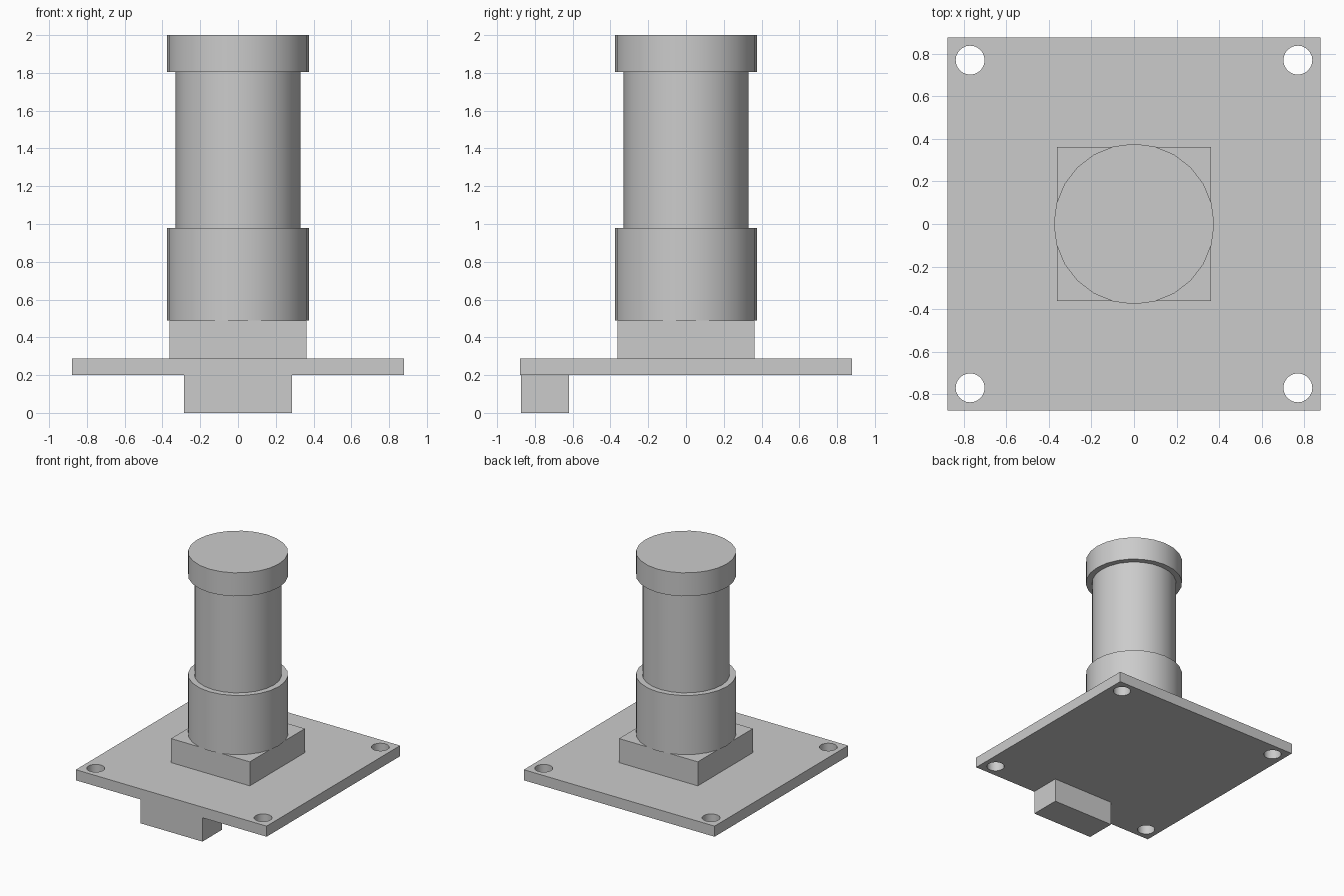
import bpy
from math import radians

cube = bpy.data.objects.get("Cube")
if cube:
    bpy.data.objects.remove(cube, do_unlink=True)

GREY = (0.6, 0.6, 0.6, 1)
grey = bpy.data.materials.new("plain grey")
grey.use_nodes = True
grey.diffuse_color = GREY
grey.node_tree.nodes["Principled BSDF"].inputs["Base Color"].default_value = GREY


def box(name, size, x, y, z0, z1):
    bpy.ops.mesh.primitive_cube_add(size=1, location=(x, y, (z0 + z1) / 2))
    ob = bpy.context.object
    ob.name = name
    ob.scale = (size[0], size[1], z1 - z0)
    bpy.ops.object.transform_apply(location=False, rotation=False, scale=True)
    ob.data.materials.append(grey)
    return ob


def cylinder(name, radius, z0, z1, x=0, y=0, sides=24):
    bpy.ops.mesh.primitive_cylinder_add(vertices=sides, radius=radius, depth=z1 - z0,
                                        location=(x, y, (z0 + z1) / 2))
    ob = bpy.context.object
    ob.name = name
    ob.data.materials.append(grey)
    bpy.ops.object.shade_smooth_by_angle(angle=radians(30))
    return ob


# Circuit board with four through holes
board = box("board", (1.755, 1.755), 0, 0, 0.2, 0.288)
cutters = [cylinder("hole_cutter", 0.068, 0.1, 0.4, sx * 0.77, sy * 0.77)
           for sx in (-1, 1) for sy in (-1, 1)]
bpy.context.view_layer.objects.active = board
for cutter in cutters:
    cut = board.modifiers.new("mounting_hole", "BOOLEAN")
    cut.operation = "DIFFERENCE"
    cut.solver = "EXACT"
    cut.object = cutter
    bpy.ops.object.modifier_apply(modifier=cut.name)
for cutter in cutters:
    bpy.data.objects.remove(cutter, do_unlink=True)
bpy.ops.object.select_all(action="DESELECT")
board.select_set(True)
bpy.ops.object.shade_smooth_by_angle(angle=radians(30))

# Connector below the front edge
box("connector", (0.57, 0.255), 0, -0.747, 0, 0.2)

# Square lens mount and stepped lens barrel
box("lens_mount", (0.724, 0.724), 0, 0, 0.288, 0.488)
cylinder("lens_holder", 0.377, 0.488, 0.98)
cylinder("lens_barrel", 0.33, 0.98, 1.805)
cylinder("lens_cap", 0.377, 1.805, 2.0)
